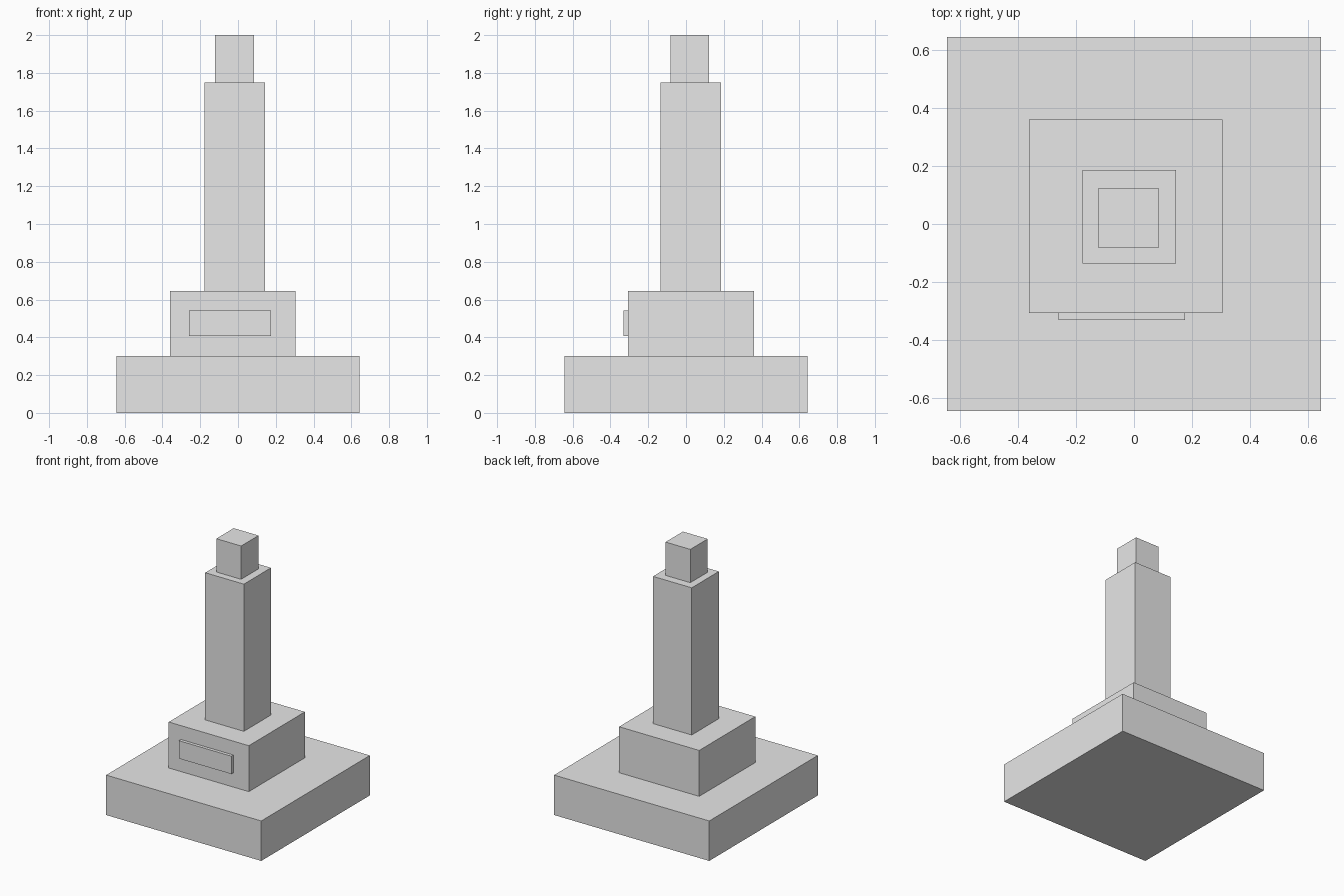
import bpy
import bmesh
from mathutils import Vector

if "Cube" in bpy.data.objects:
    bpy.data.objects.remove(bpy.data.objects["Cube"], do_unlink=True)

# One plain stone colour for the whole monument
STONE = (0.8, 0.8, 0.8, 1.0)
stone = bpy.data.materials.new("pale_stone")
stone.use_nodes = True
stone.diffuse_color = STONE
stone.node_tree.nodes["Principled BSDF"].inputs["Base Color"].default_value = STONE


def block(name, low, high):
    """Add a flat-shaded box spanning two opposite corners."""
    low, high = Vector(low), Vector(high)
    bm = bmesh.new()
    bmesh.ops.create_cube(bm, size=1)
    bmesh.ops.scale(bm, vec=high - low, verts=bm.verts)
    mesh = bpy.data.meshes.new(name)
    bm.to_mesh(mesh)
    bm.free()
    mesh.materials.append(stone)
    obj = bpy.data.objects.new(name, mesh)
    obj.location = (low + high) / 2
    bpy.context.collection.objects.link(obj)
    return obj


# Stepped base, slightly off-centre upper tiers
block("base_slab", (-0.644, -0.644, 0), (0.644, 0.644, 0.3))
block("pedestal", (-0.361, -0.306, 0.3), (0.304, 0.359, 0.645))

# Column and its top block
block("shaft", (-0.177, -0.136, 0.645), (0.144, 0.185, 1.75))
block("cap_block", (-0.122, -0.083, 1.75), (0.084, 0.123, 2))

# Blank plaque raised from the front of the pedestal
block("front_plaque", (-0.26, -0.33, 0.407), (0.176, -0.306, 0.541))
